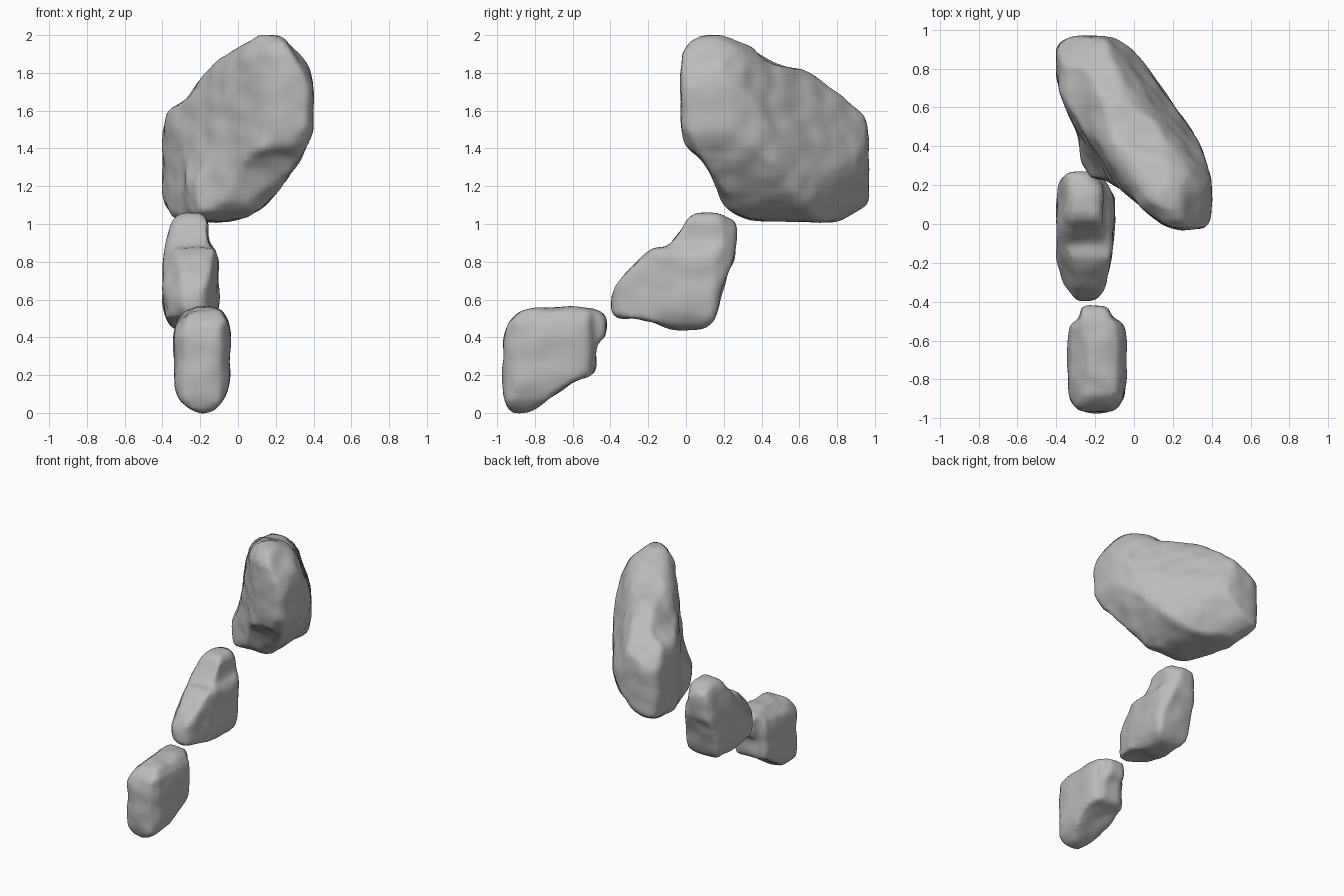
import bpy
import math
from mathutils import Vector, noise

cube = bpy.data.objects.get("Cube")
if cube:
    bpy.data.objects.remove(cube, do_unlink=True)

# One plain colour
SHADE = (0.5, 0.5, 0.5, 1)
grey = bpy.data.materials.new("stone grey")
grey.use_nodes = True
grey.diffuse_color = SHADE
grey.node_tree.nodes["Principled BSDF"].inputs["Base Color"].default_value = SHADE


def tilted(azimuth, elevation):
    """Right and up axes of a drawing plane seen at an angle."""
    a, e = math.radians(azimuth), math.radians(elevation)
    right = Vector((math.cos(a), math.sin(a), 0))
    up = Vector((-math.sin(a) * math.sin(e), math.cos(a) * math.sin(e), math.cos(e)))
    return right, up


SIDE = tilted(90, 0)
FRONT = tilted(0, 0)
PLAN = tilted(0, 90)
CORNER = tilted(35, 20)
REAR_CORNER = tilted(215, 25)
BROADSIDE = tilted(145, -30)


def rounded(points):
    """Cut the corners of an outline so that it becomes a smooth curve."""
    points = [Vector(p) for p in points]
    for _ in range(2):
        pairs = zip(points, points[1:] + points[:1])
        points = [p.lerp(q, t) for p, q in pairs for t in (0.2, 0.8)]
    return points


def prism(name, plane, points):
    """Extrude a rounded outline right through the model, square to its plane."""
    right, up = plane
    depth = right.cross(up) * 3
    flat = [right * p.x + up * p.y for p in rounded(points)]
    n = len(flat)
    verts = [p - depth for p in flat] + [p + depth for p in flat]
    faces = [tuple(reversed(range(n))), tuple(range(n, n + n))]
    faces += [(i, (i + 1) % n, (i + 1) % n + n, i + n) for i in range(n)]
    mesh = bpy.data.meshes.new(name)
    mesh.from_pydata(verts, [], faces)
    obj = bpy.data.objects.new(name, mesh)
    bpy.context.collection.objects.link(obj)
    return obj


def stone(name, *outlines):
    """Carve a block by its outlines (all counter-clockwise) and soften it."""
    body, *cutters = [prism(name + "_block", *outline) for outline in outlines]
    for cutter in cutters:
        cutter.hide_render = True
        carve = body.modifiers.new("carve", "BOOLEAN")
        carve.operation, carve.solver, carve.object = "INTERSECT", "EXACT", cutter
    remesh = body.modifiers.new("remesh", "REMESH")
    remesh.mode, remesh.voxel_size = "VOXEL", 0.018
    soften = body.modifiers.new("soften", "SMOOTH")
    soften.factor, soften.iterations = 0.5, 8

    # Freeze the carved shape and drop the helpers
    graph = bpy.context.evaluated_depsgraph_get()
    mesh = bpy.data.meshes.new_from_object(body.evaluated_get(graph))
    for helper in (body, *cutters):
        bpy.data.objects.remove(helper, do_unlink=True)

    # Gentle lumps on the surface
    lumps = [v.co + v.normal * 0.01 * noise.noise(v.co * 9) for v in mesh.vertices]
    for v, p in zip(mesh.vertices, lumps):
        v.co = p
    mesh.materials.clear()
    mesh.materials.append(grey)
    mesh.shade_smooth()
    obj = bpy.data.objects.new(name, mesh)
    bpy.context.collection.objects.link(obj)


# Lower stone: blunt block with a small knob at the upper back
stone(
    "lower_stone",
    (SIDE, [(-.97, .56), (-.97, 0), (-.82, 0), (-.6, .17), (-.47, .2), (-.48, .36),
            (-.42, .4), (-.42, .56)]),
    (FRONT, [(-.34, .56), (-.34, .1), (-.24, 0), (-.14, 0), (-.04, .1), (-.04, .56)]),
    (PLAN, [(-.34, -.97), (-.04, -.97), (-.04, -.52), (-.12, -.49), (-.13, -.41),
            (-.27, -.41), (-.28, -.5), (-.34, -.52)]),
    (CORNER, [(-.37, .44), (-.5, .44), (-.82, .22), (-.78, -.22), (-.52, -.22), (-.31, .12)]),
)

# Middle stone: wedge rising to a narrow tip
stone(
    "middle_stone",
    (SIDE, [(-.4, .5), (-.22, .5), (-.08, .44), (.14, .44), (.21, .72), (.27, .84),
            (.27, 1.04), (.18, 1.06), (.03, 1.06), (-.1, .87), (-.18, .88), (-.4, .66)]),
    (FRONT, [(-.4, .44), (-.1, .44), (-.1, .84), (-.16, .9), (-.16, 1.06), (-.34, 1.06),
             (-.4, .84)]),
    (PLAN, [(-.4, .2), (-.4, -.2), (-.33, -.4), (-.16, -.4), (-.1, -.08), (-.1, .2),
            (-.17, .27), (-.34, .27)]),
    (CORNER, [(-.24, 1.09), (-.47, .6), (-.47, .41), (-.02, .41), (.01, .8), (-.03, 1.09)]),
)

# Upper stone: big oval slab set diagonally
stone(
    "upper_stone",
    (SIDE, [(-.03, 2), (-.03, 1.42), (.1, 1.34), (.23, 1.01), (.97, 1.01), (.97, 1.2),
            (.97, 1.56), (.78, 1.8), (.44, 1.84), (.3, 2)]),
    (FRONT, [(-.4, 1.6), (-.4, 1.01), (0, 1.01), (.18, 1.12), (.4, 1.45), (.4, 1.8),
             (.28, 2), (.05, 2), (-.18, 1.8), (-.26, 1.66)]),
    (PLAN, [(-.4, .97), (-.4, .7), (-.28, .45), (-.27, .24), (-.1, .22), (.16, -.03),
            (.4, -.03), (.4, .27), (.26, .57), (-.05, .97)]),
    (CORNER, [(.08, 1.9), (.02, 1.4), (-.06, 1.26), (-.1, 1.05), (.48, 1.07), (.54, 1.45),
              (.38, 1.9)]),
    (REAR_CORNER, [(-.36, 1.83), (-.53, 1.4), (-.53, .85), (-.33, .58), (-.12, .58), (.09, .9),
                   (-.1, 1.83)]),
    (BROADSIDE, [(-.31, 1.36), (.08, 1.05), (.25, .87), (.42, .87), (.55, 1), (.78, 1),
                 (.9, 1.35), (.84, 1.58), (.56, 1.78), (.08, 1.88), (-.12, 1.86),
                 (-.32, 1.64)]),
)
